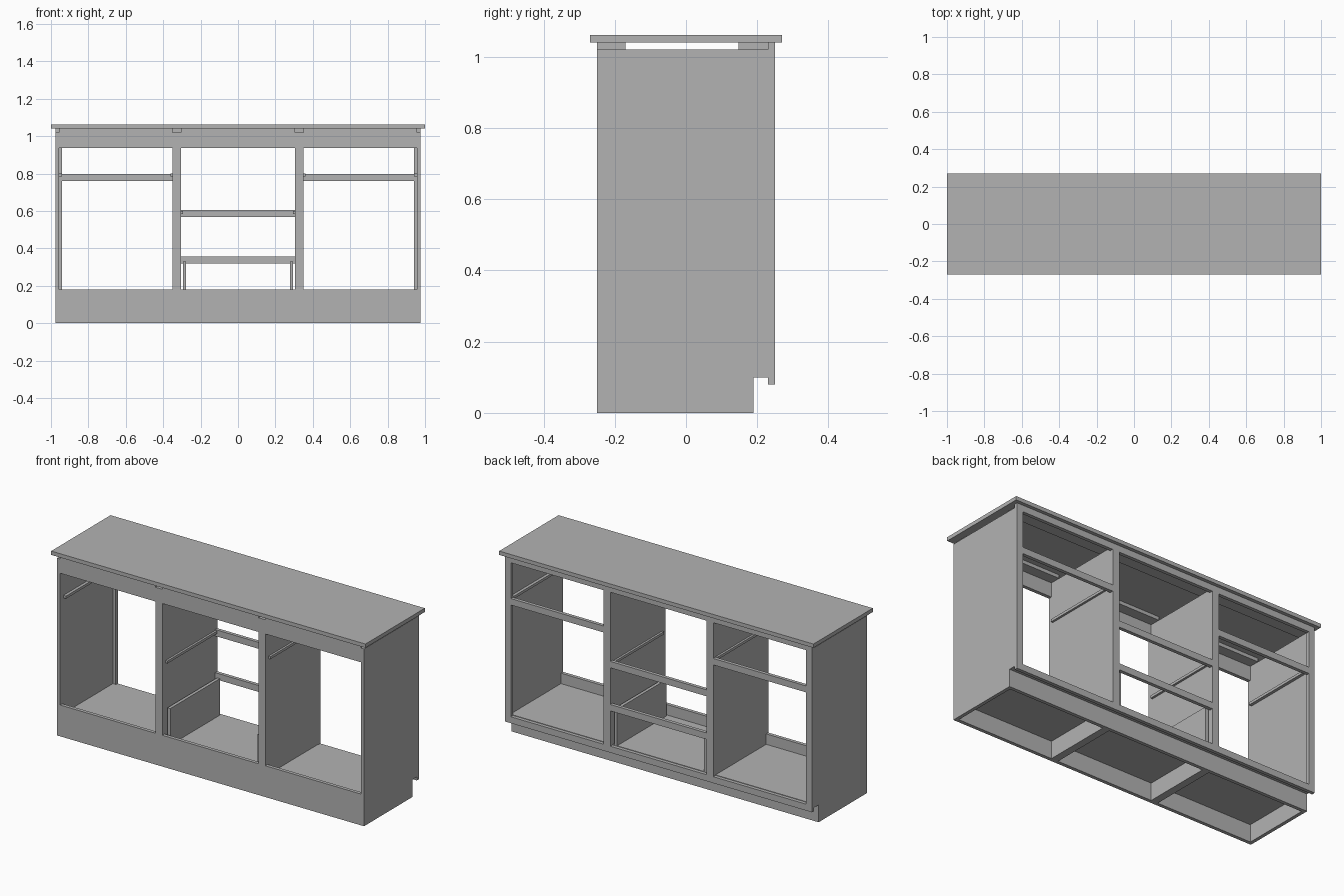
import bpy
import bmesh

cube = bpy.data.objects.get("Cube")
if cube:
    bpy.data.objects.remove(cube, do_unlink=True)

# Single plain grey material
GREY = (0.45, 0.45, 0.45, 1.0)
mat = bpy.data.materials.new("plain_grey")
mat.use_nodes = True
mat.diffuse_color = GREY
mat.node_tree.nodes["Principled BSDF"].inputs["Base Color"].default_value = GREY


def finish(name, bm):
    bmesh.ops.recalc_face_normals(bm, faces=bm.faces)
    mesh = bpy.data.meshes.new(name)
    bm.to_mesh(mesh)
    bm.free()
    mesh.materials.append(mat)
    obj = bpy.data.objects.new(name, mesh)
    bpy.context.collection.objects.link(obj)
    return obj


def board(name, x, y, z):
    """Box between the given (low, high) limits."""
    bm = bmesh.new()
    bmesh.ops.create_cube(bm, size=1)
    for v in bm.verts:
        for i, (lo, hi) in enumerate((x, y, z)):
            v.co[i] = hi if v.co[i] > 0 else lo
    return finish(name, bm)


def panel(name, x, outline):
    """Upright panel: a y-z outline extruded along x."""
    bm = bmesh.new()
    face = bm.faces.new([bm.verts.new((x[0], y, z)) for y, z in outline])
    out = bmesh.ops.extrude_face_region(bm, geom=[face])
    for v in out["geom"]:
        if isinstance(v, bmesh.types.BMVert):
            v.co.x = x[1]
    return finish(name, bm)


def span(a, b, s):
    """Mirror an x range to side s."""
    return tuple(sorted((a * s, b * s)))


# Main measurements
T = 0.02
OUT, IN = 0.977, 0.957          # side panel faces
DIV_IN, DIV_OUT = 0.306, 0.349  # divider faces
STILE = 0.94                    # inner edge of the outer stile
FRONT, BACK, FRAME = -0.25, 0.23, 0.25
KICK, KICK_H = 0.19, 0.10
FLOOR, DECK, TOP = 0.12, 1.02, 1.04

# Worktop
board("worktop", (-1, 1), (-0.27, 0.27), (TOP, 1.062))

# Side panels and dividers, notched for the toe kick
outline = [(FRONT, 0), (KICK, 0), (KICK, KICK_H), (BACK, KICK_H),
           (BACK, DECK), (FRONT, DECK)]
for s, side in ((1, "left"), (-1, "right")):
    panel(f"{side}_side_panel", span(IN, OUT, s), outline)
    panel(f"{side}_divider", span(DIV_IN, DIV_OUT, s), outline)
    # Face frame stiles
    board(f"{side}_outer_stile", span(STILE, OUT, s), (BACK, FRAME), (0.08, TOP))
    board(f"{side}_inner_stile", span(DIV_IN, DIV_OUT, s), (BACK, FRAME), (0.08, TOP))
    # Drawer runners and low drawer supports
    board(f"{side}_outer_runner", span(STILE, IN, s), (-0.22, BACK), (0.785, 0.8))
    board(f"{side}_divider_runner", span(DIV_OUT, DIV_OUT + 0.012, s), (-0.22, BACK), (0.785, 0.8))
    board(f"{side}_middle_runner", span(DIV_IN - 0.012, DIV_IN, s), (-0.22, BACK), (0.585, 0.6))
    board(f"{side}_drawer_support", span(0.277, 0.295, s), (-0.22, BACK), (FLOOR, 0.33))

# Bays: (name, carcass x range, frame opening x range, middle rail heights)
bays = [
    ("right", (-IN, -DIV_OUT), (-STILE, -DIV_OUT), [(0.76, 0.797)]),
    ("middle", (-DIV_IN, DIV_IN), (-DIV_IN, DIV_IN), [(0.32, 0.357), (0.568, 0.605)]),
    ("left", (DIV_OUT, IN), (DIV_OUT, STILE), [(0.76, 0.797)]),
]
for name, x, opening, rails in bays:
    # Carcass boards
    board(f"{name}_floor", x, (FRONT + T, BACK), (KICK_H, FLOOR))
    board(f"{name}_base_board", x, (FRONT, FRONT + T), (0, 0.18))
    board(f"{name}_upper_board", x, (FRONT, FRONT + T), (0.938, TOP))
    board(f"{name}_toe_kick", x, (KICK - T, KICK), (0, KICK_H))
    board(f"{name}_front_stretcher", x, (FRONT + T, -0.17), (DECK, TOP))
    board(f"{name}_back_stretcher", x, (0.147, BACK), (DECK, TOP))
    # Face frame rails
    heights = [(0.08, 0.117)] + rails + [(1.003, TOP)]
    for i, z in enumerate(heights):
        board(f"{name}_frame_rail_{i + 1}", opening, (BACK, FRAME), z)
